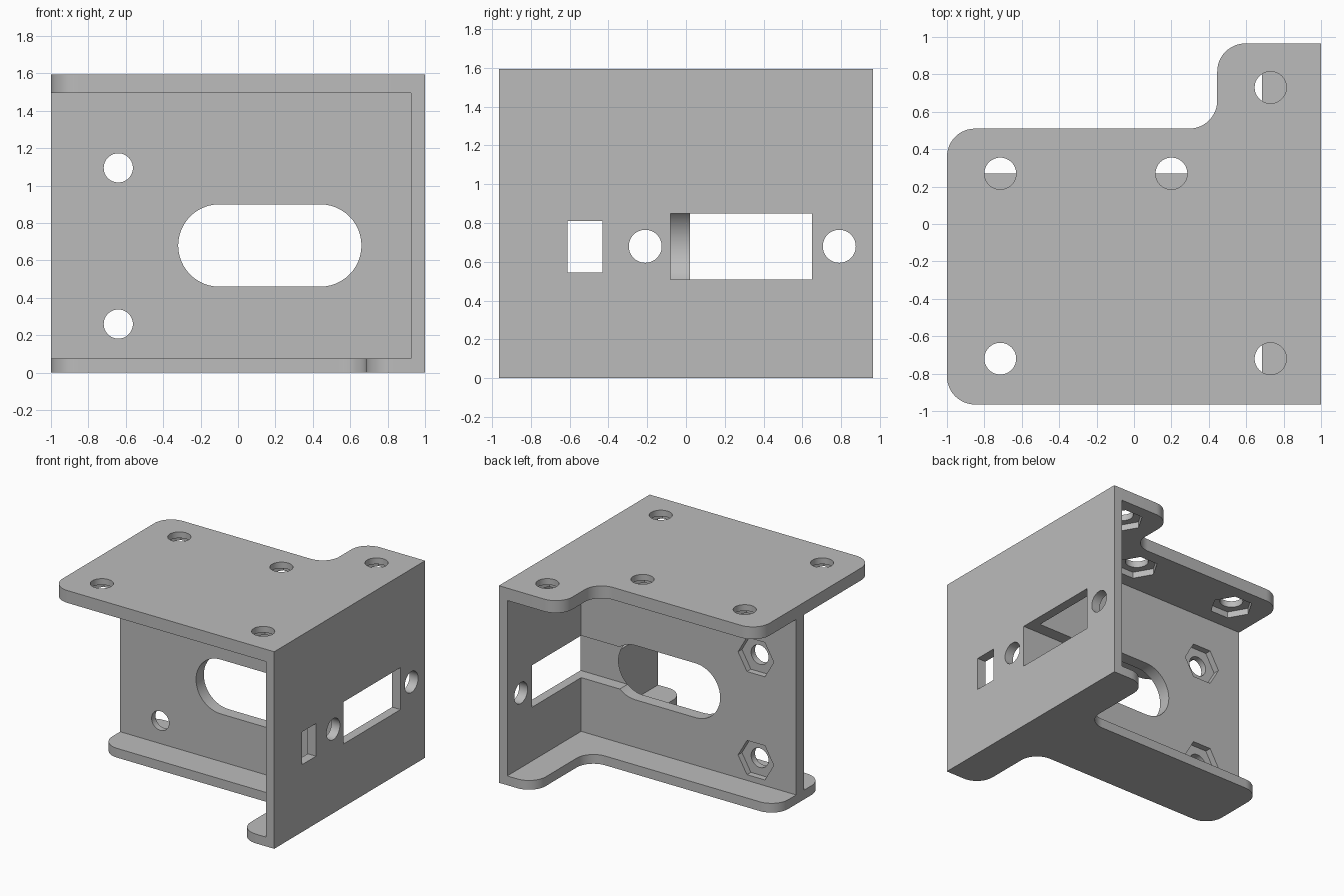
import bpy, bmesh, math
from mathutils import Vector, Matrix

cube = bpy.data.objects.get("Cube")
if cube:
    bpy.data.objects.remove(cube, do_unlink=True)

grey = bpy.data.materials.new("plain grey")
grey.use_nodes = True
colour = (0.5, 0.5, 0.5, 1)
grey.diffuse_color = colour
grey.node_tree.nodes["Principled BSDF"].inputs["Base Color"].default_value = colour

# Maps from a flat profile plus depth to each plane
PLANES = {
    "xy": Matrix.Identity(3),
    "xz": Matrix(((1, 0, 0), (0, 0, 1), (0, 1, 0))),
    "yz": Matrix(((0, 0, 1), (1, 0, 0), (0, 1, 0))),
}


def prism(name, outline, plane, low, high):
    """Extrude a flat outline between two depths."""
    bm = bmesh.new()
    turn = PLANES[plane]
    rings = [[bm.verts.new(turn @ Vector((u, v, d))) for u, v in outline]
             for d in (low, high)]
    n = len(outline)
    for ring in rings:
        bm.faces.new(ring)
    for i in range(n):
        j = (i + 1) % n
        bm.faces.new((rings[0][i], rings[0][j], rings[1][j], rings[1][i]))
    bmesh.ops.recalc_face_normals(bm, faces=bm.faces)
    mesh = bpy.data.meshes.new(name)
    bm.to_mesh(mesh)
    bm.free()
    mesh.materials.append(grey)
    obj = bpy.data.objects.new(name, mesh)
    bpy.context.collection.objects.link(obj)
    return obj


def rounded(corners, steps=12):
    """Outline from (u, v, radius) corners, each square corner filleted."""
    pts = []
    for i, (u, v, r) in enumerate(corners):
        p = Vector((u, v))
        if r == 0:
            pts.append(p)
            continue
        a = (Vector(corners[i - 1][:2]) - p).normalized() * r
        b = (Vector(corners[(i + 1) % len(corners)][:2]) - p).normalized() * r
        for k in range(steps + 1):
            t = math.pi / 2 * k / steps
            pts.append(p + a + b - b * math.cos(t) - a * math.sin(t))
    return pts


def ring(u, v, r, n=48):
    return [(u + r * math.cos(math.tau * k / n), v + r * math.sin(math.tau * k / n))
            for k in range(n)]


def box(u0, u1, v0, v1):
    return [(u0, v0), (u1, v0), (u1, v1), (u0, v1)]


def combine(target, other, operation):
    """Apply a boolean and discard the second solid."""
    mod = target.modifiers.new("combine", "BOOLEAN")
    mod.object = other
    mod.operation = operation
    mod.solver = "EXACT"
    bpy.context.view_layer.objects.active = target
    bpy.ops.object.modifier_apply(modifier=mod.name)
    bpy.data.objects.remove(other, do_unlink=True)


H, Y, R = 1.595, 0.965, 0.15
FLOOR, CEIL, INNER = 0.075, 1.495, 0.925
FRONT, BACK = -0.08, 0.02

# Plates and walls
bracket = prism("mounting_bracket", box(-Y, Y, 0, H), "yz", INNER, 1)
top_plate = prism("top_plate", rounded([
    (-1, -Y, R), (1, -Y, 0), (1, Y, 0), (0.445, Y, R), (0.445, 0.51, R), (-1, 0.51, R)]),
    "xy", CEIL, H)
base_plate = prism("base_plate", rounded([
    (-1, -0.33, R), (0.685, -0.33, R), (0.685, -Y, R), (1, -Y, 0),
    (1, Y, 0), (0.685, Y, R), (0.685, 0.27, R), (-1, 0.27, R)]), "xy", 0, FLOOR)
centre_wall = prism("centre_wall", box(-1, 0.95, 0.04, 1.54), "xz", FRONT, BACK)
for part in (top_plate, base_plate, centre_wall):
    combine(bracket, part, "UNION")


def cut(outline, plane, low, high):
    combine(bracket, prism("cutter", outline, plane, low, high), "DIFFERENCE")


# Top plate screw holes with nut pockets underneath
for x, y in ((-0.715, 0.27), (0.2, 0.27), (0.73, 0.73), (-0.715, -0.72), (0.73, -0.72)):
    cut(ring(x, y, 0.085), "xy", CEIL - 0.1, H + 0.1)
    cut(ring(x, y, 0.16, 6), "xy", CEIL - 0.05, CEIL + 0.05)

# Centre wall screw holes with nut pockets at the back
for z in (0.26, 1.095):
    cut(ring(-0.64, z, 0.078), "xz", FRONT - 0.1, BACK + 0.1)
    cut(ring(-0.64, z, 0.16, 6), "xz", BACK - 0.05, BACK + 0.05)

# Long slot through the centre wall
MID, SLOT = 0.68, 0.22
slot = [(x + SLOT * math.cos(a), MID + SLOT * math.sin(a))
        for x, start in ((0.44, -math.pi / 2), (-0.1, math.pi / 2))
        for a in (start + math.pi * k / 24 for k in range(25))]
cut(slot, "xz", FRONT - 0.1, BACK + 0.1)

# Side wall openings; the large one also clears the end of the centre wall
cut(box(FRONT, 0.65, 0.51, 0.85), "yz", 0.5, 1.1)
cut(box(-0.61, -0.43, 0.545, 0.81), "yz", 0.8, 1.1)
for y in (-0.21, 0.79):
    cut(ring(y, MID, 0.085), "yz", 0.8, 1.1)

# Merge leftover flat seams and shade
bm = bmesh.new()
bm.from_mesh(bracket.data)
bmesh.ops.remove_doubles(bm, verts=bm.verts, dist=0.0005)
bmesh.ops.dissolve_limit(bm, angle_limit=0.01, verts=bm.verts, edges=bm.edges)
bm.to_mesh(bracket.data)
bm.free()
bpy.ops.object.select_all(action="DESELECT")
bracket.select_set(True)
bpy.context.view_layer.objects.active = bracket
bpy.ops.object.shade_smooth_by_angle(angle=math.radians(30))
